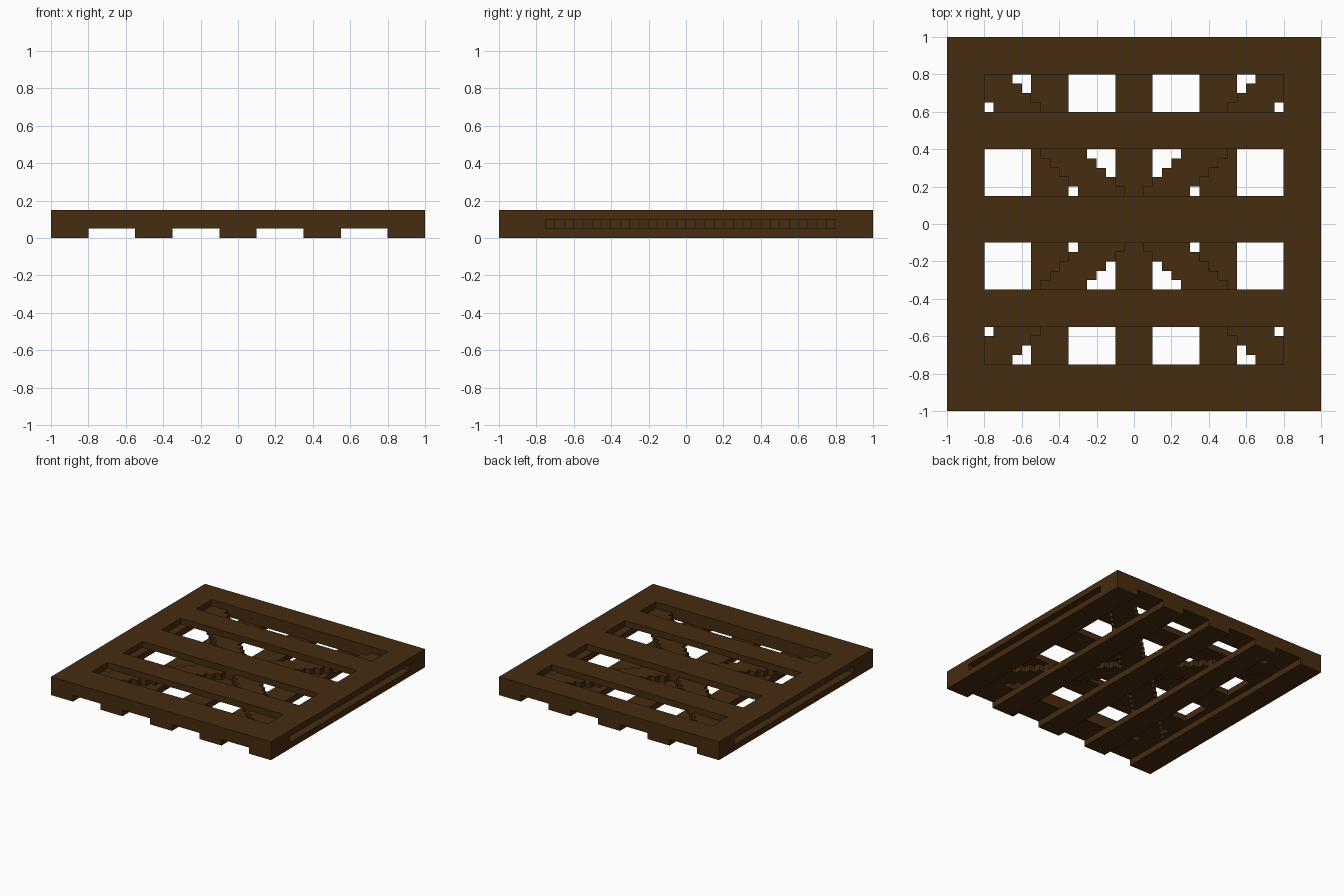
import bpy
import bmesh

# Remove the default cube
cube = bpy.data.objects.get("Cube")
if cube:
    bpy.data.objects.remove(cube, do_unlink=True)

# Dark brown wood
wood = bpy.data.materials.new("dark_wood")
wood.use_nodes = True
WOOD = (0.062, 0.025, 0.005, 1.0)
wood.diffuse_color = WOOD
wood.node_tree.nodes["Principled BSDF"].inputs["Base Color"].default_value = WOOD


def slab(name, xs, ys, z0, z1, filled=lambda x, y: True):
    """Extrude the grid cells whose centres pass the rule into one solid slab."""
    bm = bmesh.new()
    grid = [[bm.verts.new((x, y, z0)) for y in ys] for x in xs]
    for i in range(len(xs) - 1):
        for j in range(len(ys) - 1):
            if filled((xs[i] + xs[i + 1]) / 2, (ys[j] + ys[j + 1]) / 2):
                bm.faces.new((grid[i][j], grid[i + 1][j],
                              grid[i + 1][j + 1], grid[i][j + 1]))
    bmesh.ops.delete(bm, geom=[v for v in bm.verts if not v.link_faces], context='VERTS')
    base = bm.faces[:]
    top = bmesh.ops.extrude_face_region(bm, geom=base, use_keep_orig=True)["geom"]
    for v in top:
        if isinstance(v, bmesh.types.BMVert):
            v.co.z = z1
    bmesh.ops.recalc_face_normals(bm, faces=bm.faces[:])
    mesh = bpy.data.meshes.new(name)
    bm.to_mesh(mesh)
    bm.free()
    mesh.materials.append(wood)
    obj = bpy.data.objects.new(name, mesh)
    bpy.context.collection.objects.link(obj)
    return obj


# Top deck: frame and slats with four long slots
slots = [(-0.75, -0.55), (-0.35, -0.10), (0.15, 0.40), (0.60, 0.80)]
deck_ys = [-1.0] + [y for s in slots for y in s] + [1.0]
slab("top_deck", [-1.0, -0.8, 0.8, 1.0], deck_ys, 0.10, 0.15,
     lambda x, y: abs(x) > 0.8 or not any(a < y < b for a, b in slots))

# Middle layer: end beams and a stepped cross brace
slab("front_beam", [-1.0, 1.0], [-1.0, -0.75], 0.05, 0.10)
slab("back_beam", [-1.0, 1.0], [0.80, 1.0], 0.05, 0.10)


def in_brace(x, y):
    row = abs(y - 0.025)
    return row - 0.10 < abs(x) < row + 0.15


slab("cross_brace", [i * 0.05 for i in range(-18, 19)],
     [j * 0.05 for j in range(-15, 17)], 0.05, 0.10, in_brace)

# Bottom runners from front to back
runners = [("right_outer", -1.0), ("right_inner", -0.55), ("centre", -0.10),
           ("left_inner", 0.35), ("left_outer", 0.80)]
for label, x in runners:
    slab(label + "_runner", [x, x + 0.20], [-1.0, 1.0], 0.0, 0.05)
